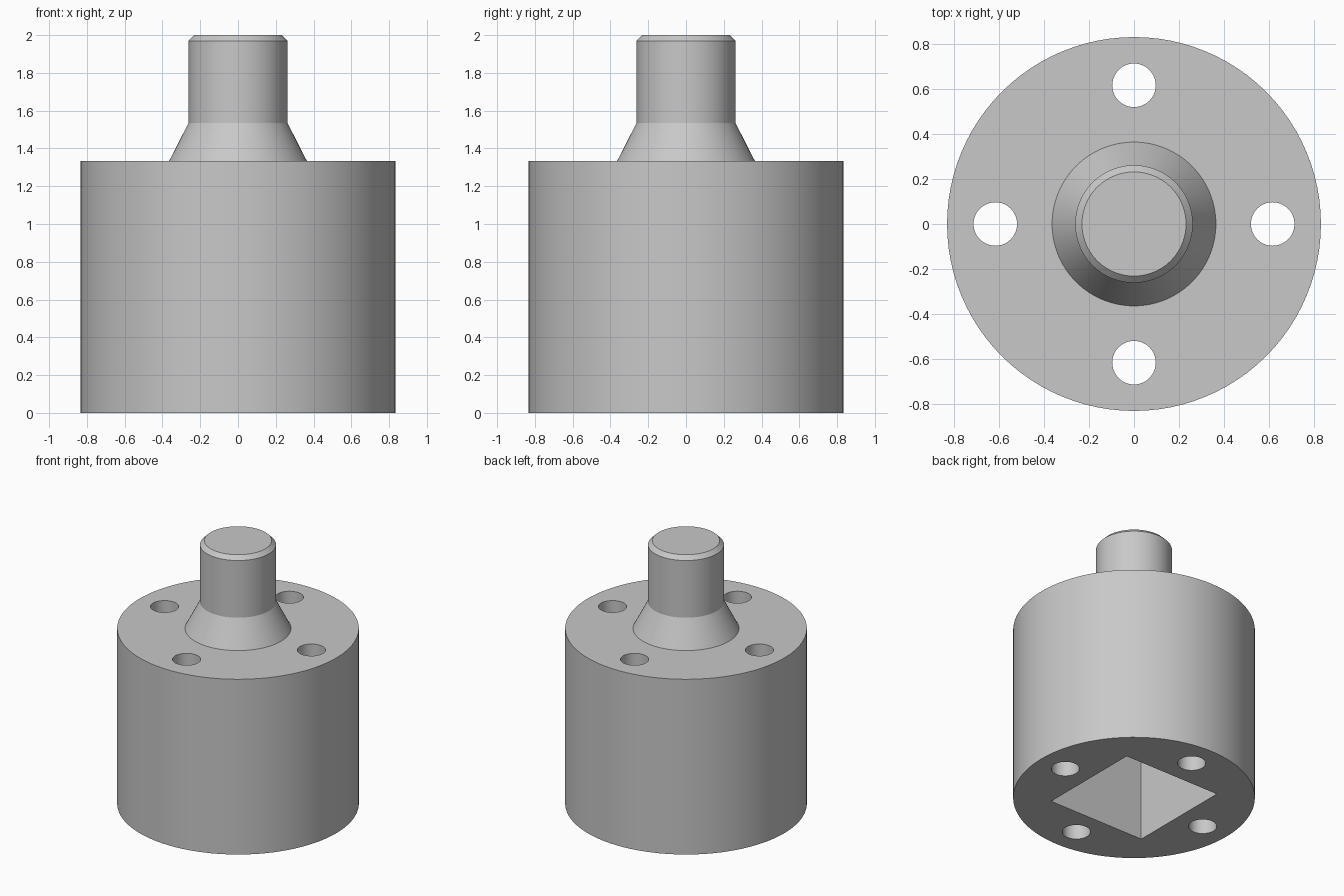
import bpy
import math

cube = bpy.data.objects.get("Cube")
if cube:
    bpy.data.objects.remove(cube, do_unlink=True)

BODY_TOP = 1.333
SOCKET_SIDE = 0.81
SOCKET_DEPTH = 1.0
HOLE_RADIUS = 0.097
HOLE_CIRCLE = 0.618
SEGMENTS = 96

# Plain grey metal
metal = bpy.data.materials.new("grey_metal")
metal.use_nodes = True
metal.diffuse_color = (0.58, 0.58, 0.58, 1)
metal.node_tree.nodes["Principled BSDF"].inputs["Base Color"].default_value = metal.diffuse_color


def lathe(name, profile):
    """Closed solid of revolution about z; the profile runs bottom to top."""
    verts, faces = [], []
    for radius, z in profile:
        for i in range(SEGMENTS):
            a = math.tau * i / SEGMENTS
            verts.append((radius * math.cos(a), radius * math.sin(a), z))
    for ring in range(len(profile) - 1):
        low, high = ring * SEGMENTS, (ring + 1) * SEGMENTS
        for i in range(SEGMENTS):
            j = (i + 1) % SEGMENTS
            faces.append((low + i, low + j, high + j, high + i))
    faces.append(tuple(reversed(range(SEGMENTS))))
    faces.append(tuple(range(len(verts) - SEGMENTS, len(verts))))
    mesh = bpy.data.meshes.new(name)
    mesh.from_pydata(verts, [], faces)
    mesh.materials.append(metal)
    obj = bpy.data.objects.new(name, mesh)
    bpy.context.collection.objects.link(obj)
    return obj


def cut(target, cutter):
    """Subtract the cutter from the target and discard it."""
    cutter.hide_render = True
    cutter.data.materials.append(metal)
    mod = target.modifiers.new("cut", "BOOLEAN")
    mod.operation = "DIFFERENCE"
    mod.solver = "EXACT"
    mod.object = cutter
    bpy.ops.object.select_all(action="DESELECT")
    target.select_set(True)
    bpy.context.view_layer.objects.active = target
    bpy.ops.object.modifier_apply(modifier=mod.name)
    bpy.data.objects.remove(cutter, do_unlink=True)


# Drum with a conical neck and a chamfered spindle
adapter = lathe("drum_and_spindle", [
    (0.833, 0), (0.833, BODY_TOP),
    (0.365, BODY_TOP), (0.262, 1.535),
    (0.262, 1.97), (0.232, 2.0),
])

# Square socket in the underside
bpy.ops.mesh.primitive_cube_add(size=1, location=(0, 0, SOCKET_DEPTH / 2 - 0.1))
socket = bpy.context.object
socket.name = "socket_cutter"
socket.scale = (SOCKET_SIDE, SOCKET_SIDE, SOCKET_DEPTH + 0.2)
cut(adapter, socket)

# Four bolt holes right through the drum
for i in range(4):
    a = i * math.pi / 2
    bpy.ops.mesh.primitive_cylinder_add(
        vertices=48, radius=HOLE_RADIUS, depth=BODY_TOP + 0.2,
        location=(HOLE_CIRCLE * math.cos(a), HOLE_CIRCLE * math.sin(a), BODY_TOP / 2))
    hole = bpy.context.object
    hole.name = "bolt_hole_cutter"
    cut(adapter, hole)

# Smooth round walls, crisp rims
bpy.ops.object.select_all(action="DESELECT")
adapter.select_set(True)
bpy.context.view_layer.objects.active = adapter
bpy.ops.object.shade_smooth_by_angle(angle=math.radians(20))
